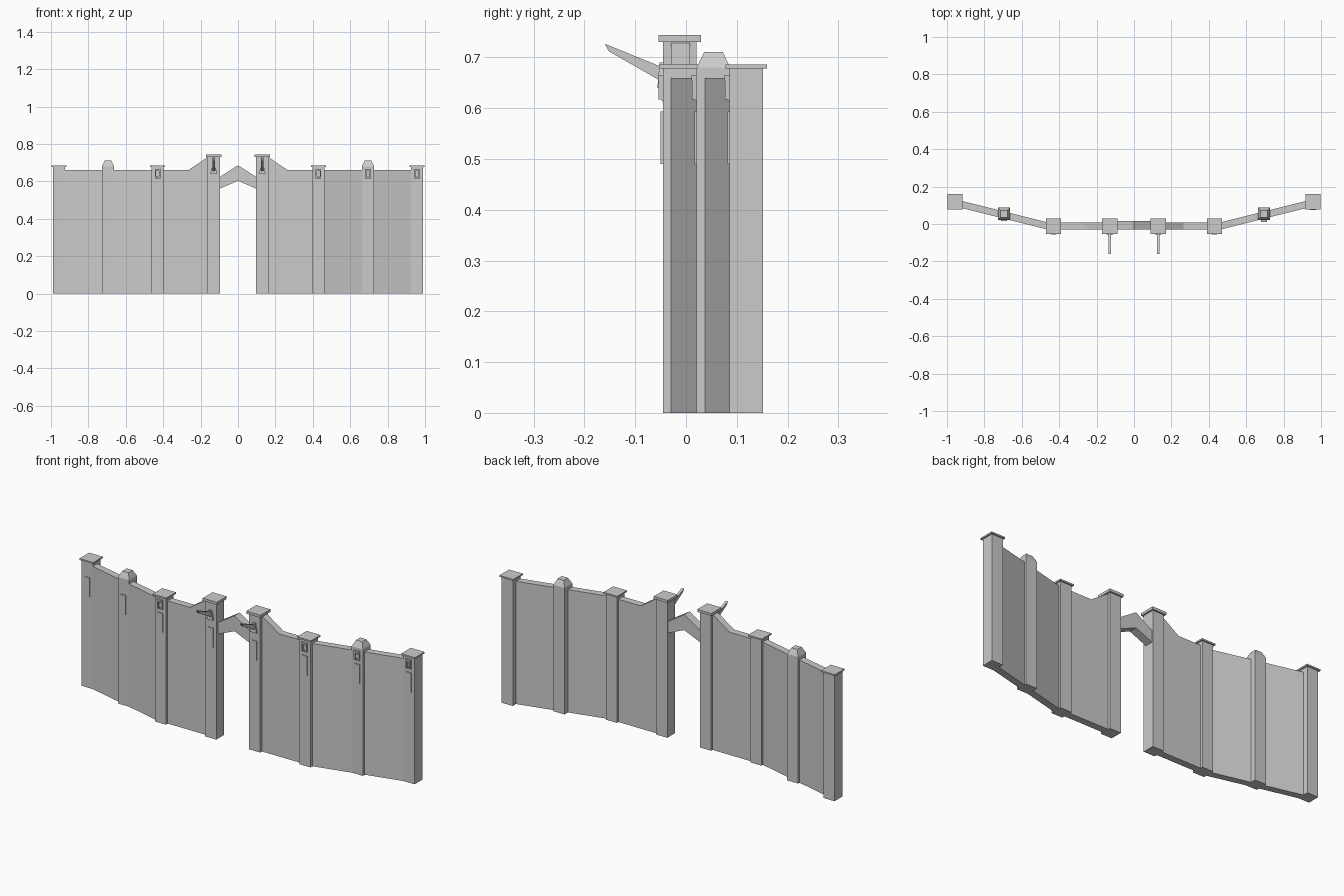
import bpy, bmesh
from mathutils import Vector

if "Cube" in bpy.data.objects:
    bpy.data.objects.remove(bpy.data.objects["Cube"])


def prism(name, pts, direction):
    """Extrude a closed planar outline along a direction."""
    bm = bmesh.new()
    face = bm.faces.new([bm.verts.new(p) for p in pts])
    ext = bmesh.ops.extrude_face_region(bm, geom=[face])
    verts = [g for g in ext["geom"] if isinstance(g, bmesh.types.BMVert)]
    bmesh.ops.translate(bm, verts=verts, vec=Vector(direction))
    if len(bm.faces) == len(pts) + 1:
        bm.faces.new([v for v in verts])
    bmesh.ops.recalc_face_normals(bm, faces=bm.faces)
    return finish(name, bm)


def finish(name, bm):
    mesh = bpy.data.meshes.new(name)
    bm.to_mesh(mesh)
    bm.free()
    obj = bpy.data.objects.new(name, mesh)
    bpy.context.collection.objects.link(obj)
    return obj


def block(name, x, y, z0, z1, hx, hy, taper=1.0):
    """Upright box, optionally narrowing towards the top."""
    bm = bmesh.new()
    bmesh.ops.create_cube(bm, size=2)
    for v in bm.verts:
        k = taper if v.co.z > 0 else 1.0
        v.co = (x + v.co.x * hx * k, y + v.co.y * hy * k, z1 if v.co.z > 0 else z0)
    return finish(name, bm)


H = 0.033          # pillar half width
WALL = 0.66        # wall height
Y0, Y1, Y2 = -0.0125, 0.054, 0.119


def plate(x, y):
    block("front_plate", x, y - H - 0.0015, 0.49, 0.594, 0.015, 0.003)


def window(x, y):
    # small framed niche with a sloping sill
    f = y - H
    for dx in (-0.0115, 0.0115):
        block("window_jamb", x + dx, f - 0.004, 0.617, 0.663, 0.0035, 0.005)
    block("window_head", x, f - 0.004, 0.655, 0.665, 0.015, 0.006)
    block("window_bar", x, f - 0.002, 0.627, 0.648, 0.005, 0.004)
    prism("window_sill", [(x - 0.015, f, 0.612), (x - 0.015, f - 0.009, 0.626),
                          (x - 0.015, f, 0.626)], (0.03, 0, 0))


for s in (-1, 1):
    # inner gate pillar with thick cap
    x = s * 0.13
    block("gate_pillar", x, Y0, 0, 0.731, H, H)
    block("gate_cap", x, Y0, 0.73, 0.744, 0.042, 0.042)
    plate(x, Y0)
    # projecting bracket and its foot
    prism("bracket", [(x - 0.007, -0.04, 0.678), (x - 0.007, -0.16, 0.727),
                      (x - 0.007, -0.152, 0.712), (x - 0.007, -0.04, 0.648)], (0.014, 0, 0))
    block("bracket_foot", x, Y0 - H - 0.003, 0.64, 0.69, 0.018, 0.008, 0.4)

    # flat capped pillars
    for px, py in ((0.43, Y0), (0.957, Y2)):
        block("wall_pillar", s * px, py, 0, 0.679, H, H)
        block("wall_cap", s * px, py, 0.678, 0.686, 0.041, 0.041)
        plate(s * px, py)

    # middle pillar with chamfered top
    block("middle_pillar", s * 0.695, Y1, 0, 0.68, H, H)
    block("middle_pillar_top", s * 0.695, Y1, 0.68, 0.711, H, H, 0.55)
    plate(s * 0.695, Y1)

    # straight wall sweeping up to the gate pillar
    prism("straight_wall", [(s * a, -0.03, z) for a, z in
          ((0.13, 0), (0.43, 0), (0.43, WALL), (0.265, WALL), (0.165, 0.728), (0.13, 0.728))],
          (0, 0.038, 0))

    # angled wings
    for (ax, ay), (bx, by) in (((0.43, Y0), (0.695, Y1)), ((0.695, Y1), (0.957, Y2))):
        prism("angled_wall", [(s * ax, ay - 0.025, 0), (s * bx, by - 0.025, 0),
                              (s * bx, by + 0.013, 0), (s * ax, ay + 0.013, 0)], (0, 0, WALL))

# windows are absent on the two left-hand wing pillars
for x, y in ((-0.43, Y0), (0.43, Y0), (0.695, Y1), (0.957, Y2)):
    window(x, y)

# peaked beam over the gateway
prism("gate_beam", [(-0.1, -0.03, 0.56), (0, -0.03, 0.603), (0.1, -0.03, 0.56),
                    (0.1, -0.03, 0.622), (0, -0.03, 0.686), (-0.1, -0.03, 0.622)], (0, 0.045, 0))
